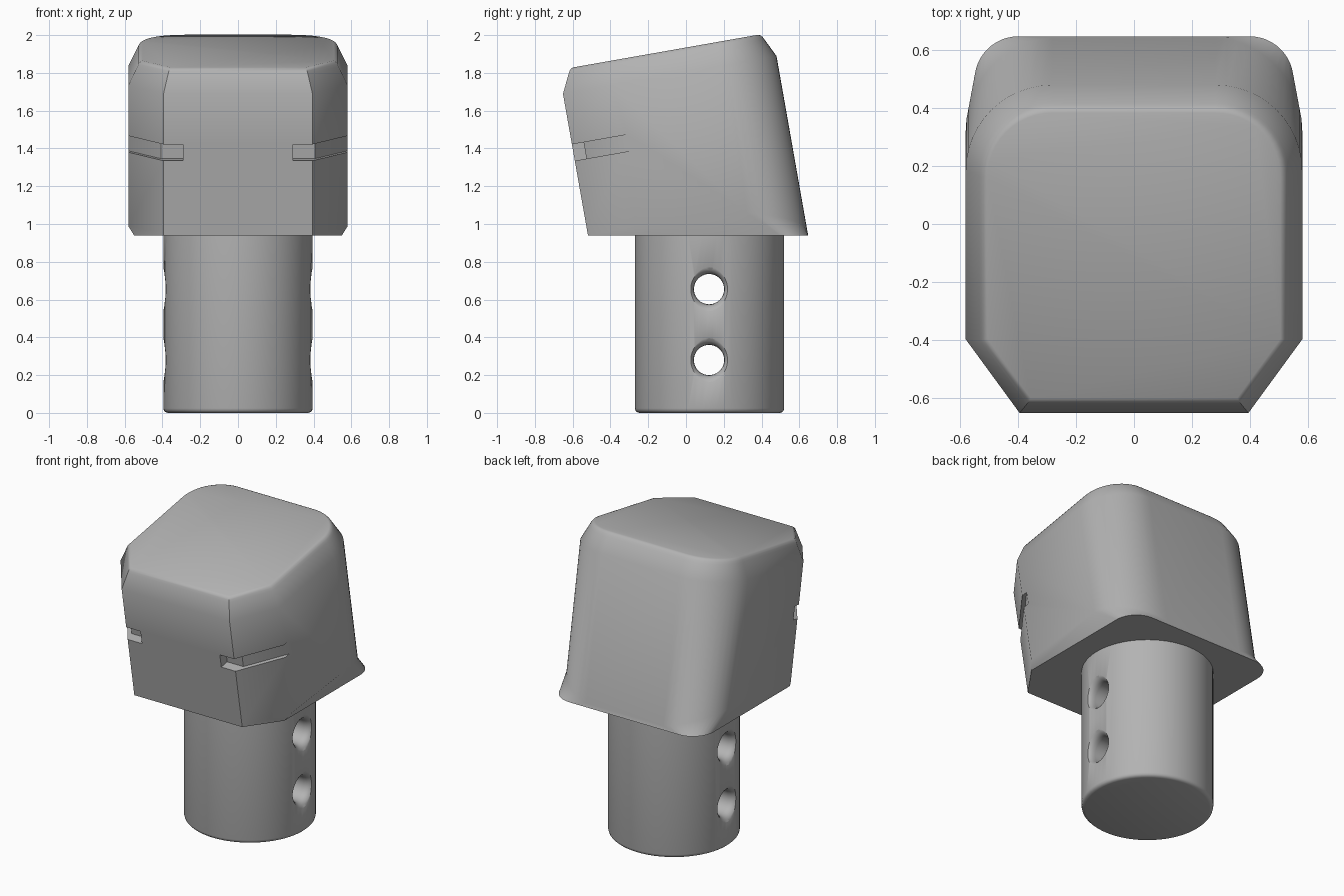
import bpy, bmesh, math
from mathutils import Vector

if "Cube" in bpy.data.objects:
    bpy.data.objects.remove(bpy.data.objects["Cube"])

TILT = math.radians(10)
C, S = math.cos(TILT), math.sin(TILT)
BASE_Z = 0.94

grey = bpy.data.materials.new("mid_grey")
grey.diffuse_color = (0.45, 0.45, 0.45, 1)
grey.use_nodes = True
grey.node_tree.nodes["Principled BSDF"].inputs["Base Color"].default_value = grey.diffuse_color


def make(name, rings, helper=False):
    """Skin a stack of equal-length closed rings and cap both ends."""
    bm = bmesh.new()
    vs = [[bm.verts.new(p) for p in r] for r in rings]
    n = len(vs[0])
    for a, b in zip(vs, vs[1:]):
        for i in range(n):
            j = (i + 1) % n
            bm.faces.new((a[i], a[j], b[j], b[i]))
    bm.faces.new(vs[0][::-1])
    bm.faces.new(vs[-1])
    bmesh.ops.recalc_face_normals(bm, faces=bm.faces)
    me = bpy.data.meshes.new(name)
    bm.to_mesh(me)
    bm.free()
    me.materials.append(grey)
    ob = bpy.data.objects.new(name, me)
    bpy.context.collection.objects.link(ob)
    ob.hide_render = helper
    return ob


def cut(ob, cutter):
    bpy.context.view_layer.objects.active = ob
    m = ob.modifiers.new("cut", 'BOOLEAN')
    m.operation, m.solver, m.object = 'DIFFERENCE', 'EXACT', cutter
    bpy.ops.object.modifier_apply(modifier=m.name)
    bpy.data.objects.remove(cutter)


def smooth(ob, angle):
    bpy.ops.object.select_all(action='DESELECT')
    ob.select_set(True)
    bpy.context.view_layer.objects.active = ob
    bpy.ops.object.shade_smooth_by_angle(angle=math.radians(angle))


def tilted(x, v, w):
    return Vector((x, v * C - w * S, v * S + w * C))


def section(hx, r, inset=0.0, steps=12):
    """Head outline: cut front corners, round back corners; (x, v, arc fraction)."""
    front, back, k = -0.348 + inset, 0.80 - inset, 0.523 - inset
    hx, r = hx - inset, r - inset
    half = [((k + 0.584 * front) / 0.811, front, 0),
            (hx, (0.811 * hx - k) / 0.584, 0)]
    for i in range(steps + 1):
        a = math.pi / 2 * i / steps
        half.append((hx - r + r * math.cos(a), back - r + r * math.sin(a), i / steps))
    return half + [(-x, v, t) for x, v, t in reversed(half)]


def at_height(x, v, z):
    return Vector((x, (v - z * S) / C, z))


# Head: tilted block with a tapered foot and a bevelled top
foot = [at_height(x, v, BASE_Z) for x, v, t in section(0.55, 0.15)]
waist = []
for x, v, t in section(0.58, 0.30):
    z = 1.02 + 0.12 * ((v - 1.02 * S) / C)
    waist.append(at_height(x, v, z * (1 - t) + 0.965 * t))
rings = [foot, waist]
for inset, w in ((0, 1.777), (0.047, 1.874), (0.054, 1.888), (0.063, 1.899), (0.075, 1.905)):
    rings.append([tilted(x, v, w) for x, v, t in section(0.58, 0.30, inset)])
head = make("head", rings)

# Slots wrapping the cut front corners
slot = [(0.29, -0.5), (0.29, -0.285), (0.408, -0.285), (0.58, -0.048), (0.68, 0.09), (0.68, -0.5)]
for side in (-1, 1):
    cut(head, make("slot_cutter", [[tilted(side * x, v, w) for x, v in slot]
                                   for w in (1.417, 1.505)], True))
smooth(head, 40)

# Stem: round post with a softened lower rim
CY = 0.125
SEG = 64
profile = [(0.372, 0), (0.384, 0.004), (0.392, 0.012), (0.395, 0.024), (0.395, BASE_Z + 0.01)]
stem = make("stem", [[Vector((r * math.cos(2 * math.pi * i / SEG),
                              CY + r * math.sin(2 * math.pi * i / SEG), z))
                      for i in range(SEG)] for r, z in profile])

# Cross holes with flared mouths
flare = [(0.34, 0.08), (0.36, 0.083), (0.375, 0.09), (0.386, 0.101), (0.394, 0.115), (0.41, 0.14)]
bore = [(-x, r) for x, r in reversed(flare)] + flare
for hz in (0.28, 0.655):
    cut(stem, make("hole_cutter", [[Vector((x, CY - 0.003 + r * math.cos(2 * math.pi * i / 40),
                                            hz + r * math.sin(2 * math.pi * i / 40)))
                                    for i in range(40)] for x, r in bore], True))
smooth(stem, 40)
